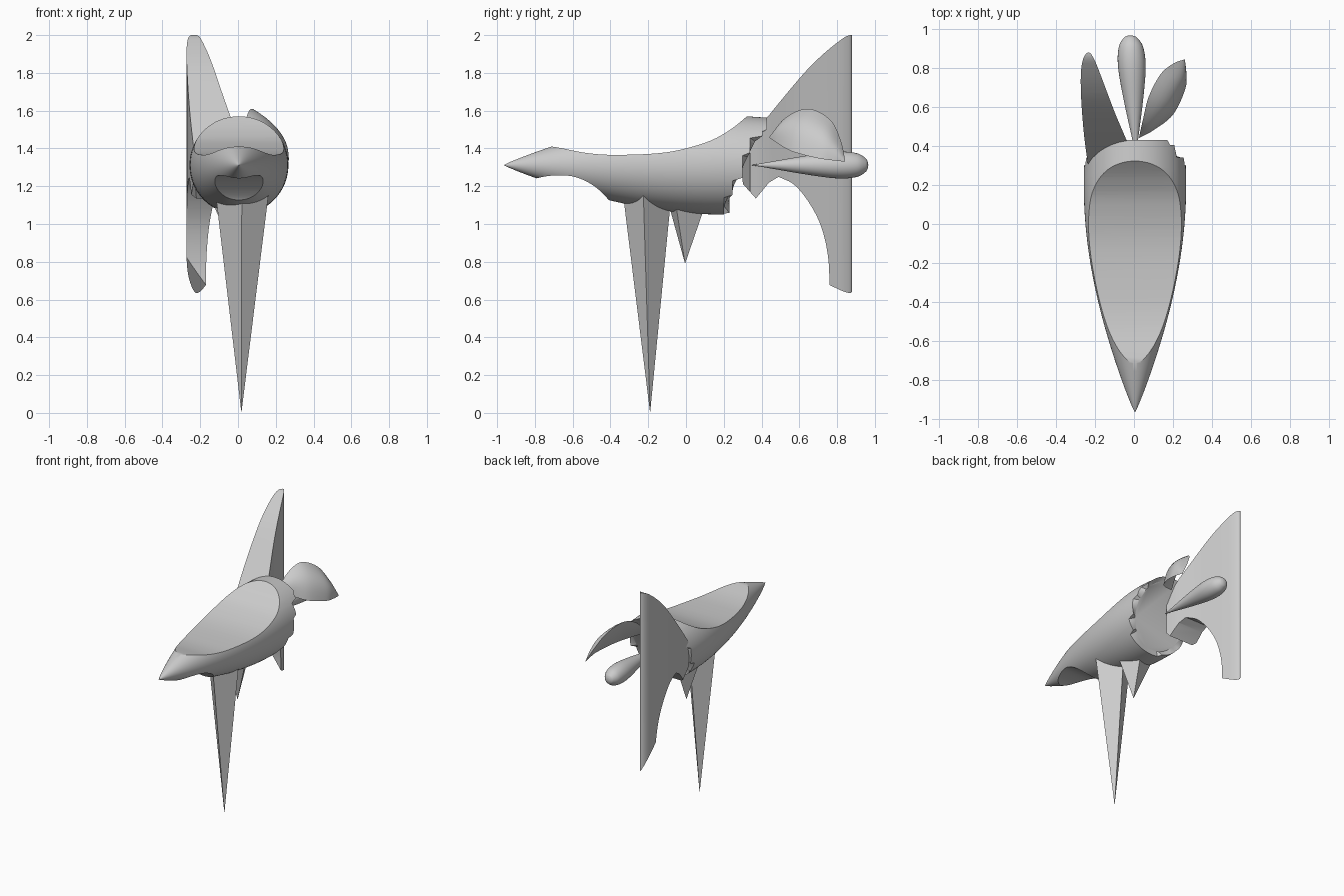
import bpy, bmesh, math
from mathutils import Vector

if "Cube" in bpy.data.objects:
    bpy.data.objects.remove(bpy.data.objects["Cube"])

CX, CZ = 0.005, 1.312


def smooth_path(pts, n=6):
    """Catmull-Rom curve through the points."""
    p = [Vector(q) for q in pts]
    p = [2 * p[0] - p[1]] + p + [2 * p[-1] - p[-2]]
    out = []
    for a, b, c, d in zip(p, p[1:], p[2:], p[3:]):
        for k in range(n):
            t = k / n
            out.append(0.5 * (2 * b + (c - a) * t + (2 * a - 5 * b + 4 * c - d) * t * t
                              + (3 * b - a - 3 * c + d) * t ** 3))
    return out + [p[-2]]


def make(name, verts, faces):
    mesh = bpy.data.meshes.new(name)
    mesh.from_pydata([tuple(v) for v in verts], [], faces)
    bm = bmesh.new()
    bm.from_mesh(mesh)
    bmesh.ops.remove_doubles(bm, verts=bm.verts, dist=1e-5)
    bmesh.ops.recalc_face_normals(bm, faces=bm.faces)
    bm.to_mesh(mesh)
    bm.free()
    ob = bpy.data.objects.new(name, mesh)
    bpy.context.collection.objects.link(ob)
    return ob


def loft(name, rings, caps=True):
    n = len(rings[0])
    faces = [(r * n + i, r * n + (i + 1) % n, (r + 1) * n + (i + 1) % n, (r + 1) * n + i)
             for r in range(len(rings) - 1) for i in range(n)]
    if caps:
        faces += [tuple(range(n)), tuple(range((len(rings) - 1) * n, len(rings) * n))]
    return make(name, [v for r in rings for v in r], faces)


def side_prism(name, yz):
    return loft(name, [[(x, p[0], p[1]) for p in yz] for x in (-0.6, 0.6)])


def boolean(ob, cutter, op):
    mod = ob.modifiers.new("cut", 'BOOLEAN')
    mod.object, mod.operation, mod.solver = cutter, op, 'EXACT'
    bpy.context.view_layer.objects.active = ob
    bpy.ops.object.modifier_apply(modifier=mod.name)
    bpy.data.objects.remove(cutter)


def shade(ob, angle=30):
    bpy.ops.object.select_all(action='DESELECT')
    ob.select_set(True)
    bpy.context.view_layer.objects.active = ob
    bpy.ops.object.shade_smooth_by_angle(angle=math.radians(angle))


# body: turned pointed form with a slanted, stepped broken end
def radius(y):
    return 0.262 * math.sin(math.pi / 2 * (y + 0.965) / 1.165) ** 0.9


def broken_end(x, z):
    for level, y in ((1.5, 0.43), (1.455, 0.405), (1.37, 0.34), (1.245, 0.3), (1.145, 0.245)):
        if z > level:
            return y
    return 0.2 if x > -0.06 else 0.23


SEG = 96
dirs = [(math.sin(2 * math.pi * i / SEG), math.cos(2 * math.pi * i / SEG)) for i in range(SEG)]
rings = []
for k in range(25):
    y = -0.9645 + 1.1145 * (k / 24) ** 1.2
    rings.append([(CX + radius(y) * s, y, CZ + radius(y) * c) for s, c in dirs])
for t in (0.5, 1):
    ring = []
    for s, c in dirs:
        y = 0.15 + t * (broken_end(s * 0.26, CZ + 0.255 * c) - 0.15)
        ring.append((CX + radius(y) * s, y, CZ + radius(y) * c))
    rings.append(ring)
rings.append([(CX + 0.225 * s, 0.305 + 0.48 * 0.225 * c, CZ + 0.225 * c) for s, c in dirs])
body = loft("body", rings)

# scooped top and hollow underneath
top = smooth_path([(-0.9, 1.425), (-0.71, 1.41), (-0.52, 1.375), (-0.35, 1.366), (-0.1, 1.38),
                   (0.1, 1.43), (0.22, 1.49), (0.32, 1.568), (0.4, 1.65)])
boolean(body, side_prism("top_cutter", top + [(0.4, 1.9), (-0.9, 1.9)]), 'DIFFERENCE')
under = smooth_path([(-0.86, 1.22), (-0.8, 1.24), (-0.71, 1.256), (-0.6, 1.252), (-0.5, 1.21),
                     (-0.42, 1.14), (-0.39, 1.08)])
boolean(body, side_prism("under_cutter", under + [(-0.39, 0.9), (-0.86, 0.9)]), 'DIFFERENCE')
shade(body)


# spikes: four-sided inverted pyramids
def spike(name, tip, z, ring):
    k = (1.22 - tip[2]) / (z - tip[2])
    top = [(tip[0] + k * (x - tip[0]), tip[1] + k * (y - tip[1]), 1.22) for x, y in ring]
    make(name, top + [tip], [(0, 1, 2, 3)] + [(i, (i + 1) % 4, 4) for i in range(4)])


spike("front_leg", (0.018, -0.19, 0), 1.13,
      [(0.02, -0.33), (0.158, -0.225), (0.03, -0.08), (-0.115, -0.19)])
spike("rear_spike", (0, -0.005, 0.79), 1.08,
      [(-0.01, -0.085), (0.09, -0.05), (0.02, 0.095), (-0.12, 0.03)])

# tall fin: upright leaf section trimmed by a side profile
outline = smooth_path([(-0.235, 0.3), (-0.255, 0.45), (-0.269, 0.62), (-0.272, 0.76), (-0.26, 0.845),
                       (-0.232, 0.878), (-0.205, 0.845), (-0.17, 0.76), (-0.1, 0.575),
                       (-0.035, 0.42), (-0.01, 0.34)])
fin = loft("tall_fin", [[(p[0], p[1], z) for p in outline] for z in (0.5, 2.1)])
upper = smooth_path([(0.25, 1.34), (0.41, 1.54), (0.6, 1.77), (0.7, 1.875), (0.8, 1.96),
                     (0.86, 1.998), (0.92, 2.0)])
lower = smooth_path([(0.76, 0.67), (0.755, 0.8), (0.735, 0.92), (0.7, 1.025), (0.64, 1.13),
                     (0.57, 1.21), (0.49, 1.25)])
profile = upper + [(0.92, 0.45), (0.76, 0.45)] + lower + [(0.44, 1.22), (0.37, 1.135), (0.25, 1.27)]
boolean(fin, side_prism("fin_profile", profile), 'INTERSECT')
bm = bmesh.new()
bm.from_mesh(fin.data)
bmesh.ops.bisect_plane(bm, geom=bm.verts[:] + bm.edges[:] + bm.faces[:], clear_inner=True,
                       plane_co=(-0.165, 0.76, 0.67), plane_no=(1.36, 1.0, 1.0))
bmesh.ops.holes_fill(bm, edges=[e for e in bm.edges if e.is_boundary])
bmesh.ops.recalc_face_normals(bm, faces=bm.faces)
bm.to_mesh(fin.data)
bm.free()
shade(fin)

# middle petal: teardrop of revolution
drop = smooth_path([(0.35, 0.001), (0.45, 0.018), (0.6, 0.044), (0.75, 0.066), (0.84, 0.071),
                    (0.91, 0.061), (0.95, 0.037), (0.962, 0.018), (0.965, 0.001)])
rings = []
for y, r in drop:
    x = 0.01 - 0.028 * (y - 0.35) / 0.61
    rings.append([(x + max(r, 0.001) * s, y, CZ + max(r, 0.001) * c) for s, c in dirs[::2]])
shade(loft("middle_petal", rings), 40)

# side petal: curved leaf spanned between an upper and a lower edge
edge_a = smooth_path([(0.025, 0.44, 1.46), (0.045, 0.53, 1.565), (0.075, 0.65, 1.61),
                      (0.135, 0.765, 1.55), (0.2, 0.82, 1.44), (0.26, 0.843, 1.335)])
edge_b = smooth_path([(0.025, 0.44, 1.458), (0.1, 0.48, 1.43), (0.2, 0.56, 1.385),
                      (0.262, 0.69, 1.35), (0.268, 0.77, 1.338), (0.26, 0.842, 1.33)])
rings = []
for k, (a, b) in enumerate(zip(edge_a, edge_b)):
    bulge = Vector((0.035, -0.01, 0.025)) * math.sin(math.pi * k / (len(edge_a) - 1))
    outer = [a.lerp(b, j / 10) + bulge * math.sin(math.pi * j / 10) for j in range(11)]
    inner = [a.lerp(b, j / 10) - bulge * 0.15 * math.sin(math.pi * j / 10) for j in range(9, 0, -1)]
    rings.append(outer + inner)
shade(loft("side_petal", rings))
